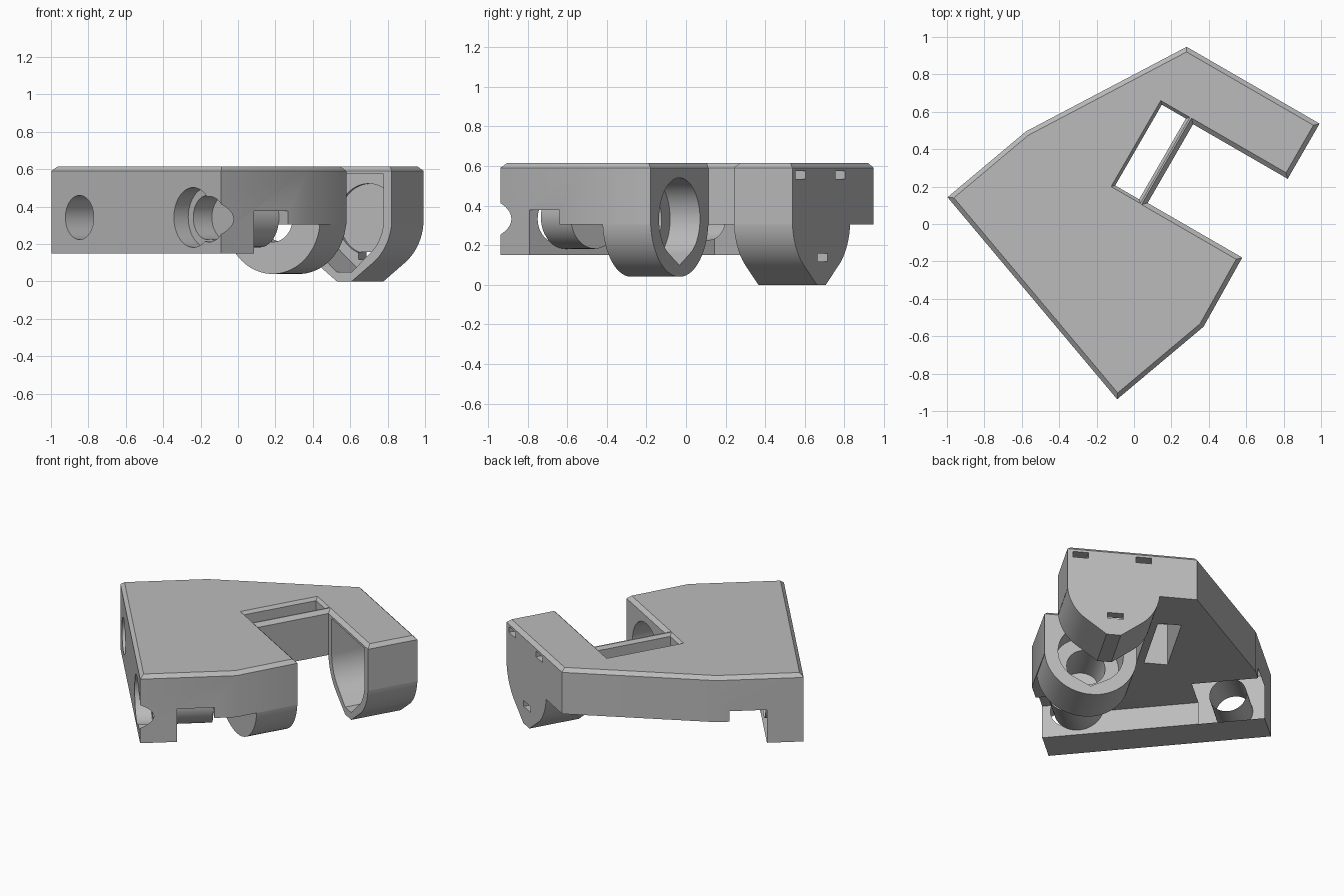
import bpy, bmesh
from math import sin, cos, pi, radians
from mathutils import Vector

cube = bpy.data.objects.get("Cube")
if cube:
    bpy.data.objects.remove(cube)

TURN = radians(-30)          # the whole bracket is built square to its hinge axis
AXIS_P, AXIS_Z = 0.298, 0.333
LUG_R = 0.293


def local(x, y):
    return Vector((x * cos(TURN) + y * sin(TURN), y * cos(TURN) - x * sin(TURN)))


def loft(name, rings, chamfer=0):
    """Solid skin through rings of 3D points; optional bevel on the last ring."""
    bm = bmesh.new()
    loops = [[bm.verts.new(co) for co in ring] for ring in rings]
    for a, b in zip(loops, loops[1:]):
        for i in range(len(a)):
            j = (i + 1) % len(a)
            bm.faces.new((a[i], a[j], b[j], b[i]))
    bm.faces.new(loops[0])
    top = bm.faces.new(loops[-1])
    bmesh.ops.recalc_face_normals(bm, faces=bm.faces[:])
    if chamfer:
        bmesh.ops.bevel(bm, geom=top.edges[:], offset=chamfer, segments=1,
                        affect='EDGES', profile=0.5)
    mesh = bpy.data.meshes.new(name)
    bm.to_mesh(mesh)
    bm.free()
    ob = bpy.data.objects.new(name, mesh)
    bpy.context.collection.objects.link(ob)
    return ob


def prism(name, outline, z0, z1, chamfer=0):
    return loft(name, [[(p[0], p[1], z) for p in outline] for z in (z0, z1)], chamfer)


def rect(p0, p1, q0, q1):
    return [(p0, q0), (p1, q0), (p1, q1), (p0, q1)]


def u_shape(name, r, top, q0, q1, apex=None):
    """Round-bottomed block along the hinge axis, optionally drawn to a blunt point."""
    cut = radians(37) if apex is not None else 0
    n = 20
    right = [(r * sin(cut + (pi / 2 - cut) * i / n), -r * cos(cut + (pi / 2 - cut) * i / n))
             for i in range(n + 1)]
    if apex is not None:
        right.insert(0, (0.045, apex - AXIS_Z))
    else:
        right = right[1:]
    right.append((r, top - AXIS_Z))
    prof = right + [(-a, b) for a, b in reversed(right)]
    return loft(name, [[(AXIS_P + a, q, AXIS_Z + b) for a, b in prof] for q in (q0, q1)])


def bore(name, start, direction, length, r, z, point=False):
    """Cylinder lying flat; a pointed one gets a drop-shaped lower side."""
    d = Vector((direction[0], direction[1])).normalized()
    side = Vector((d.y, -d.x))
    rings = []
    for t in (0, length):
        c = Vector(start) + d * t
        ring = []
        for i in range(48):
            a = 2 * pi * i / 48
            w, h = r * cos(a), r * sin(a)
            if point and h < -0.8 * r:
                h = -0.8 * r - (0.6 * r - abs(w)) * 0.55
            ring.append((c.x + side.x * w, c.y + side.y * w, z + h))
        rings.append(ring)
    return loft(name, rings)


def combine(target, other, op):
    mod = target.modifiers.new("join", 'BOOLEAN')
    mod.operation, mod.solver, mod.object = op, 'EXACT', other
    bpy.ops.object.select_all(action='DESELECT')
    bpy.context.view_layer.objects.active = target
    target.select_set(True)
    bpy.ops.object.modifier_apply(modifier=mod.name)
    bpy.data.objects.remove(other)


# Outline corners; the mounting side runs from A to B
A, B = local(-0.997, 0.143), local(-0.09, -0.937)
along = (B - A).normalized()
inward = Vector((-along.y, along.x))
span = (B - A).length
right_p, bar_p = AXIS_P + LUG_R, 0.007
front_q, arm_q, back_q = 0.134, 0.62, 0.961
C, I = B + inward * 0.603, A + inward * 0.547
outline = [A, B, C, (right_p, front_q), (bar_p, front_q), (bar_p, arm_q),
           (right_p, arm_q), (right_p, back_q), (-0.23, back_q), I]


def strip(s0, s1, t0, t1):
    return [A + along * s + inward * t for s, t in ((s0, t0), (s1, t0), (s1, t1), (s0, t1))]


# Plate, mounting block and the two hinge lugs
body = prism("hinge_bracket", outline, 0.305, 0.615, chamfer=0.024)
combine(body, prism("mounting_block", strip(0, span, 0, 0.23), 0.15, 0.45), 'UNION')
combine(body, u_shape("front_lug", LUG_R, 0.5, -0.146, front_q), 'UNION')
combine(body, u_shape("rear_lug", LUG_R, 0.5, arm_q, back_q, apex=0), 'UNION')

# Slot with flared rim
slot = [(rect(-0.19, -0.042, 0.128, 0.627), z) for z in (0.1, 0.595)]
slot.append((rect(-0.222, -0.01, 0.096, 0.659), 0.635))
cutters = [loft("slot", [[(p, q, z) for p, q in ring] for ring, z in slot])]

# Rear cup with its shallow round seat and three slits
cutters += [u_shape("cup", 0.243, 0.575, arm_q - 0.1, 0.88, apex=0.05),
            bore("seat", (AXIS_P, 0.8), (0, 1), 0.1, 0.19, AXIS_Z)]
for p, z in ((0.107, 0.555), (0.507, 0.555), (0.287, 0.137)):
    cutters.append(prism("slit", rect(p - 0.05, p + 0.05, 0.86, 1.1), z - 0.02, z + 0.02))

# Front lug socket and the long bore behind it
cutters += [bore("socket", (AXIS_P, -0.04), (0, 1), 0.3, 0.207, AXIS_Z, point=True),
            bore("long_bore", (AXIS_P, 0.05), (0, -1), 1.3, 0.122, AXIS_Z)]

# Screw holes with clearance pockets behind the block
for i, s in enumerate((0.233, span - 0.233)):
    s0, s1 = (-0.1, 0.42) if i == 0 else (span - 0.42, span + 0.1)
    spot = A + along * s
    cutters += [prism("pocket", strip(s0, s1, 0.23, 0.465), 0.1, 0.377),
                bore("screw_hole", spot - inward * 0.1, inward, 0.5, 0.118, 0.342),
                bore("nut_space", spot + inward * 0.23, inward, 0.235, 0.16, 0.342)]
cutters.append(bore("screw_head", A + along * (span - 0.233) - inward * 0.1,
                    inward, 0.2, 0.16, 0.342))
for c in cutters:
    combine(body, c, 'DIFFERENCE')

# Single grey finish
grey = bpy.data.materials.new("plain grey")
grey.use_nodes = True
colour = (0.5, 0.5, 0.5, 1)
grey.diffuse_color = colour
grey.node_tree.nodes["Principled BSDF"].inputs["Base Color"].default_value = colour
body.data.materials.clear()
body.data.materials.append(grey)
for poly in body.data.polygons:
    poly.material_index = 0

body.rotation_euler.z = TURN
bpy.ops.object.select_all(action='DESELECT')
body.select_set(True)
bpy.context.view_layer.objects.active = body
bpy.ops.object.shade_smooth_by_angle(angle=radians(25))
